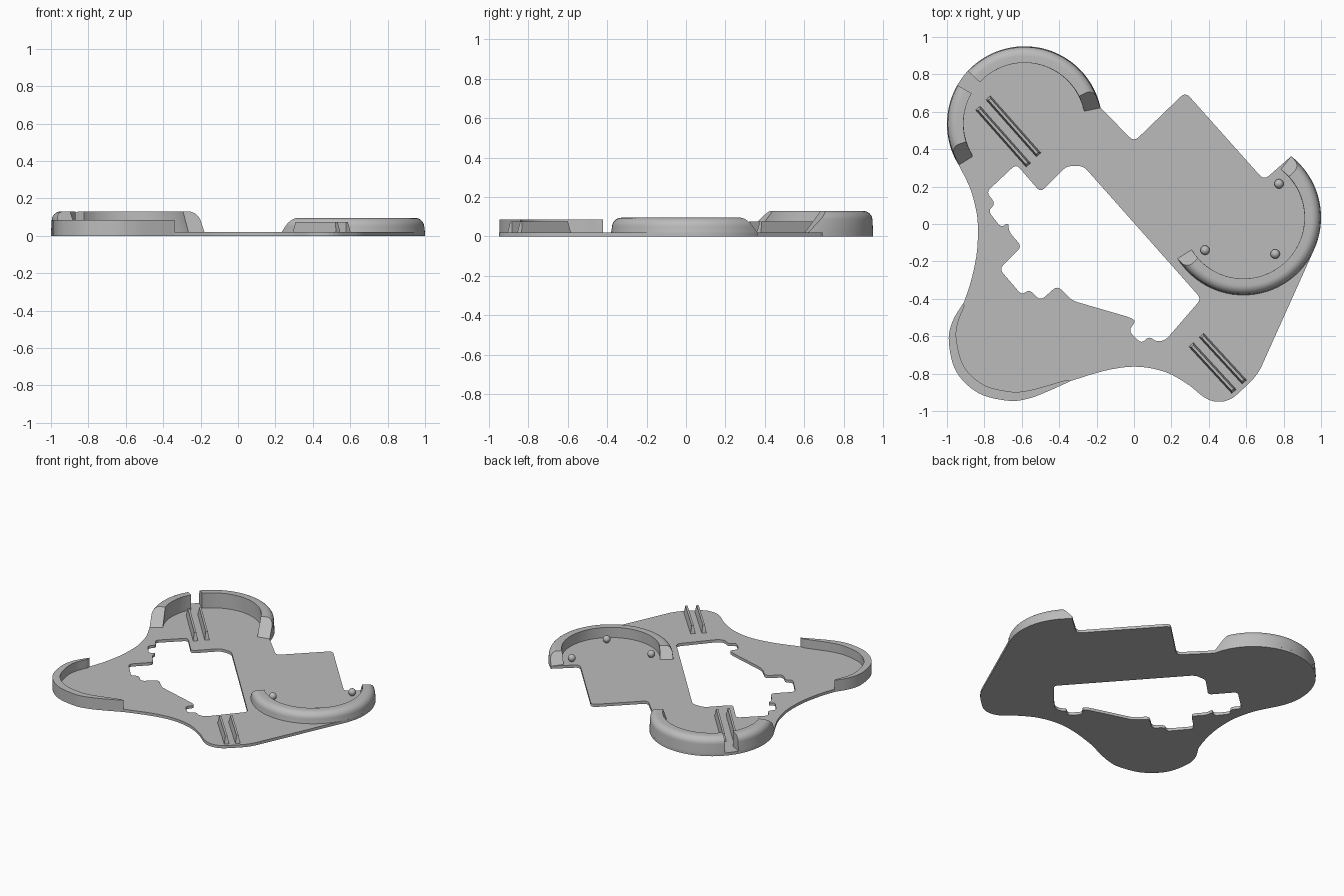
import bpy, bmesh
from math import sin, cos, radians, pi
from mathutils import Vector

cube = bpy.data.objects.get("Cube")
if cube:
    bpy.data.objects.remove(cube, do_unlink=True)

grey = bpy.data.materials.new("matte grey")
grey.use_nodes = True
color = (0.5, 0.5, 0.5, 1)
grey.diffuse_color = color
grey.node_tree.nodes["Principled BSDF"].inputs["Base Color"].default_value = color

FLOOR = 0.02
RADIUS = 0.415
BACK_CENTRE = Vector((-0.585, 0.535))
SIDE_CENTRE = Vector((0.585, 0.035))


def finish(name, bm, smooth=False):
    """Turn a bmesh into a named object with the shared material."""
    bmesh.ops.recalc_face_normals(bm, faces=bm.faces[:])
    mesh = bpy.data.meshes.new(name)
    bm.to_mesh(mesh)
    bm.free()
    mesh.materials.append(grey)
    obj = bpy.data.objects.new(name, mesh)
    bpy.context.collection.objects.link(obj)
    if smooth:
        bpy.ops.object.select_all(action="DESELECT")
        obj.select_set(True)
        bpy.context.view_layer.objects.active = obj
        bpy.ops.object.shade_smooth_by_angle(angle=radians(35))
    return obj


def polar(centre, radius, degrees):
    a = radians(degrees)
    return centre + Vector((cos(a), sin(a))) * radius


def arc(centre, start, end, steps=40):
    return [polar(centre, RADIUS, start + (end - start) * i / steps) for i in range(steps + 1)]


def rounded(points, size, closed=False):
    """Round the corners of a polyline."""
    pts = [Vector(p) for p in points]
    out = []
    for i, p in enumerate(pts):
        if not closed and i in (0, len(pts) - 1):
            out.append(p)
            continue
        before, after = pts[i - 1] - p, pts[(i + 1) % len(pts)] - p
        a = p + before.normalized() * min(size, before.length * 0.45)
        b = p + after.normalized() * min(size, after.length * 0.45)
        for k in range(5):
            t = k / 4
            out.append(a * (1 - t) ** 2 + p * 2 * t * (1 - t) + b * t * t)
    return out


def spline(points, steps=6):
    """Smooth curve through the points."""
    p = [Vector(q) for q in points]
    p = [p[0]] + p + [p[-1]]
    out = []
    for a, b, c, d in zip(p, p[1:], p[2:], p[3:]):
        for k in range(steps):
            t = k / steps
            out.append((b * 2 + (c - a) * t + (a * 2 - b * 5 + c * 4 - d) * t ** 2
                        + (b * 3 - a - c * 3 + d) * t ** 3) / 2)
    return out + [p[-1]]


def slab(name, loops, bottom, top, smooth=False):
    """Flat plate from an outline and optional holes."""
    bm = bmesh.new()
    for loop in loops:
        clean = [p for i, p in enumerate(loop) if (p - loop[i - 1]).length > 0.0005]
        verts = [bm.verts.new((p.x, p.y, bottom)) for p in clean]
        for i, v in enumerate(verts):
            bm.edges.new((verts[i - 1], v))
    bmesh.ops.triangle_fill(bm, edges=bm.edges[:], use_beauty=True, normal=(0, 0, 1))
    grown = bmesh.ops.extrude_face_region(bm, geom=bm.faces[:])["geom"]
    moved = [g for g in grown if isinstance(g, bmesh.types.BMVert)]
    bmesh.ops.translate(bm, verts=moved, vec=(0, 0, top - bottom))
    return finish(name, bm, smooth)


# Base plate: two round lobes, a square tab, a foot and a flowing edge
tab = rounded([polar(BACK_CENTRE, RADIUS, 12), (0, 0.44), (0.275, 0.705),
               (0.695, 0.235), polar(SIDE_CENTRE, RADIUS, 52)], 0.035)
foot = rounded([polar(SIDE_CENTRE, RADIUS, -25), (0.66, -0.81), (0.51, -0.95),
                (0.4, -0.95), (0.3, -0.865)], 0.06)
front_edge = spline([(0.3, -0.865), (0.2, -0.805), (0.1, -0.773), (0, -0.763),
                     (-0.1, -0.773), (-0.2, -0.796), (-0.34, -0.84)])
lobe_edge = spline([(-0.34, -0.84), (-0.45, -0.89), (-0.56, -0.932), (-0.67, -0.945),
                    (-0.83, -0.905), (-0.95, -0.79), (-0.99, -0.63), (-0.97, -0.52),
                    (-0.91, -0.42)])
left_edge = spline([(-0.91, -0.42), (-0.87, -0.3), (-0.84, -0.15), (-0.835, 0),
                    (-0.85, 0.1), (-0.88, 0.2), polar(BACK_CENTRE, RADIUS, 212)])
outline = (arc(BACK_CENTRE, 212, 12, 60) + tab + arc(SIDE_CENTRE, 52, -25) + foot
           + front_edge + lobe_edge + left_edge)

# Stepped opening through the plate
opening = rounded([
    (-0.63, 0.32), (-0.5, 0.17), (-0.36, 0.31), (-0.27, 0.31), (0.36, -0.4),
    (0.17, -0.62), (0.12, -0.63), (0.08, -0.6), (0.04, -0.64), (-0.03, -0.57),
    (0.01, -0.52), (-0.02, -0.5), (-0.33, -0.41), (-0.41, -0.33), (-0.5, -0.41),
    (-0.56, -0.35), (-0.6, -0.38), (-0.72, -0.24), (-0.6, -0.12), (-0.67, -0.04),
    (-0.67, 0.01), (-0.71, -0.02), (-0.78, 0.07), (-0.74, 0.11), (-0.79, 0.17)],
    0.03, closed=True)
slab("base_plate", [outline, opening], 0, FLOOR)

# Thin wall around the front left lobe, tapering at both ends
inner = []
last = len(lobe_edge) - 1
for i in range(1, last):
    along = (lobe_edge[i + 1] - lobe_edge[i - 1]).normalized()
    inward = Vector((along.y, -along.x))
    inner.append(lobe_edge[i] + inward * (0.006 + 0.046 * sin(pi * i / last) ** 0.7))
slab("front_left_wall", [lobe_edge + inner[::-1]], FLOOR, 0.085, smooth=True)


def rim(name, centre, start, end, top, slope_start=0, slope_end=0, steps=48):
    """Curved bumper with a rounded outer shoulder and sloped ends."""
    fillet = 0.048
    profile = [(0.327, FLOOR), (RADIUS, FLOOR)]
    for k in range(9):
        a = pi / 2 * k / 8
        profile.append((RADIUS - 0.004 - fillet * (1 - cos(a)), top - fillet * (1 - sin(a))))
    profile.append((0.327, top))
    bm = bmesh.new()
    rings = []
    for i in range(steps + 1):
        ring = []
        for r, z in profile:
            rise = (z - FLOOR) / (top - FLOOR)
            a, b = start + slope_start * rise, end - slope_end * rise
            p = polar(centre, r, a + (b - a) * i / steps)
            ring.append(bm.verts.new((p.x, p.y, z)))
        rings.append(ring)
    for one, two in zip(rings, rings[1:]):
        for k in range(len(profile)):
            bm.faces.new((one[k - 1], one[k], two[k], two[k - 1]))
    bm.faces.new(rings[0])
    bm.faces.new(rings[-1])
    finish(name, bm, smooth=True)


# The back bumper is split by a slot in line with the back rails
rim("back_bumper_long", BACK_CENTRE, 12, 137, 0.13, slope_start=15)
rim("back_bumper_short", BACK_CENTRE, 150, 212, 0.13, slope_end=15)
rim("side_bumper", SIDE_CENTRE, -148, 52, 0.095, 10, 10)


def rail(name, start, end):
    """Upright strip, narrower at the top."""
    a, b = Vector(start), Vector(end)
    along = (b - a).normalized()
    across = Vector((-along.y, along.x))
    bm = bmesh.new()
    layers = []
    for z, half, inset in ((FLOOR, 0.016, 0), (0.075, 0.007, 0.012)):
        corners = [a + along * inset - across * half, b - along * inset - across * half,
                   b - along * inset + across * half, a + along * inset + across * half]
        layers.append([bm.verts.new((c.x, c.y, z)) for c in corners])
    low, high = layers
    bm.faces.new(low)
    bm.faces.new(high)
    for k in range(4):
        bm.faces.new((low[k - 1], low[k], high[k], high[k - 1]))
    finish(name, bm)


# Two pairs of holding rails
rail("back_rail_outer", (-0.835, 0.62), (-0.565, 0.315))
rail("back_rail_inner", (-0.78, 0.675), (-0.51, 0.37))
rail("front_rail_outer", (0.305, -0.645), (0.535, -0.895))
rail("front_rail_inner", (0.36, -0.595), (0.59, -0.845))

# Round-headed pegs inside the side bumper
for i, (x, y) in enumerate([(0.775, 0.215), (0.38, -0.14), (0.755, -0.16)]):
    bm = bmesh.new()
    stem = bmesh.ops.create_cone(bm, cap_ends=True, segments=20, radius1=0.016,
                                 radius2=0.016, depth=0.03)["verts"]
    bmesh.ops.translate(bm, verts=stem, vec=(x, y, FLOOR + 0.014))
    head = bmesh.ops.create_uvsphere(bm, u_segments=20, v_segments=12, radius=0.025)["verts"]
    bmesh.ops.translate(bm, verts=head, vec=(x, y, FLOOR + 0.022))
    finish("peg_%d" % (i + 1), bm, smooth=True)
